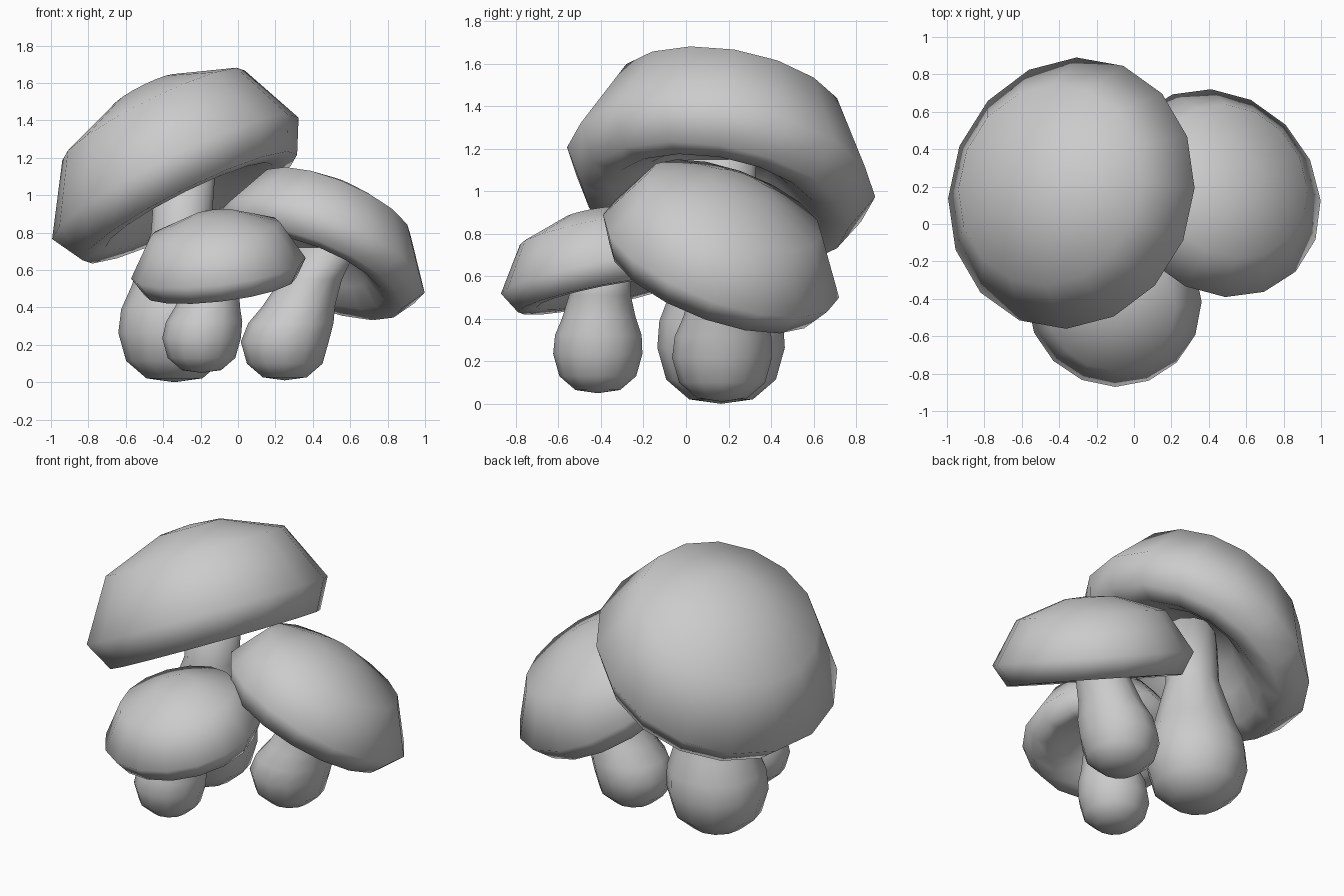
import bpy, bmesh, math
from mathutils import Vector

cube = bpy.data.objects.get("Cube")
if cube:
    bpy.data.objects.remove(cube)

UP = Vector((0, 0, 1))

grey = bpy.data.materials.new("mushroom_grey")
grey.use_nodes = True
colour = (0.6, 0.6, 0.6, 1)
grey.diffuse_color = colour
grey.node_tree.nodes["Principled BSDF"].inputs["Base Color"].default_value = colour


def loft(name, rings, sides):
    """Skin a list of (centre, radius, axis) rings; zero radius makes a tip."""
    bm = bmesh.new()
    loops = []
    for centre, radius, axis in rings:
        turn = UP.rotation_difference(axis)
        if radius == 0:
            loops.append([bm.verts.new(centre)] * sides)
            continue
        loop = []
        for i in range(sides):
            a = math.tau * i / sides
            offset = Vector((math.cos(a), math.sin(a), 0)) * radius
            loop.append(bm.verts.new(centre + turn @ offset))
        loops.append(loop)
    for low, high in zip(loops, loops[1:]):
        for i in range(sides):
            j = (i + 1) % sides
            corners = dict.fromkeys((low[i], low[j], high[j], high[i]))
            bm.faces.new(list(corners))
    bmesh.ops.recalc_face_normals(bm, faces=bm.faces)
    for face in bm.faces:
        face.smooth = True
    mesh = bpy.data.meshes.new(name)
    bm.to_mesh(mesh)
    bm.free()
    mesh.materials.append(grey)
    obj = bpy.data.objects.new(name, mesh)
    bpy.context.collection.objects.link(obj)


# Cap cross-section as (radius, height), from hollow underside to crown
CAP = [(0, .1), (.3, .05), (.48, -.1), (.68, -.23), (.87, -.24),
       (1, 0), (.74, .5), (.25, .7), (0, .72)]

# Stem as (share of bulb radius, share of bulb height), bulb only
BULB = [(0, 0), (.5, .07), (.86, .38), (1, .88), (.97, 1.3), (.82, 1.7)]


def cap(name, centre, axis, radius, flatness):
    axis = Vector(axis).normalized()
    # the crown sits more upright than the rim
    crown = axis.lerp(UP, .28)
    rings = []
    for r, h in CAP:
        along = crown if h > .4 else axis
        rings.append((Vector(centre) + along * h * radius * flatness,
                      r * radius, axis))
    loft(name, rings, 16)


def stem(name, foot, bulb, top, neck):
    foot, top = Vector(foot), Vector(top)
    rings = []
    for r, h in BULB:
        z = h * bulb
        # the bulb stays upright and only starts leaning at its shoulder
        lean = max(0, z - bulb) / (top.z - foot.z - bulb)
        centre = foot.lerp(top, lean)
        centre.z = foot.z + z
        rings.append((centre, r * bulb, UP))
    last = rings[-1][0]
    rings += [(last.lerp(top, .45), neck, UP), (top, neck, UP), (top, 0, UP)]
    loft(name, rings, 12)


# Large mushroom
cap("large_cap", (-.335, .165, 1.09), (-.5, .18, 1), .735, 1)
stem("large_stem", (-.34, .165, 0), .3, (-.28, .17, 1.15), .16)

# Medium mushroom
cap("medium_cap", (.45, .165, .695), (.42, .38, 1), .59, .9)
stem("medium_stem", (.25, .17, .01), .235, (.47, .2, .72), .165)

# Small mushroom
cap("small_cap", (-.105, -.41, .61), (-.12, -.2, 1), .47, .9)
stem("small_stem", (-.195, -.415, .05), .21, (-.11, -.4, .64), .145)
